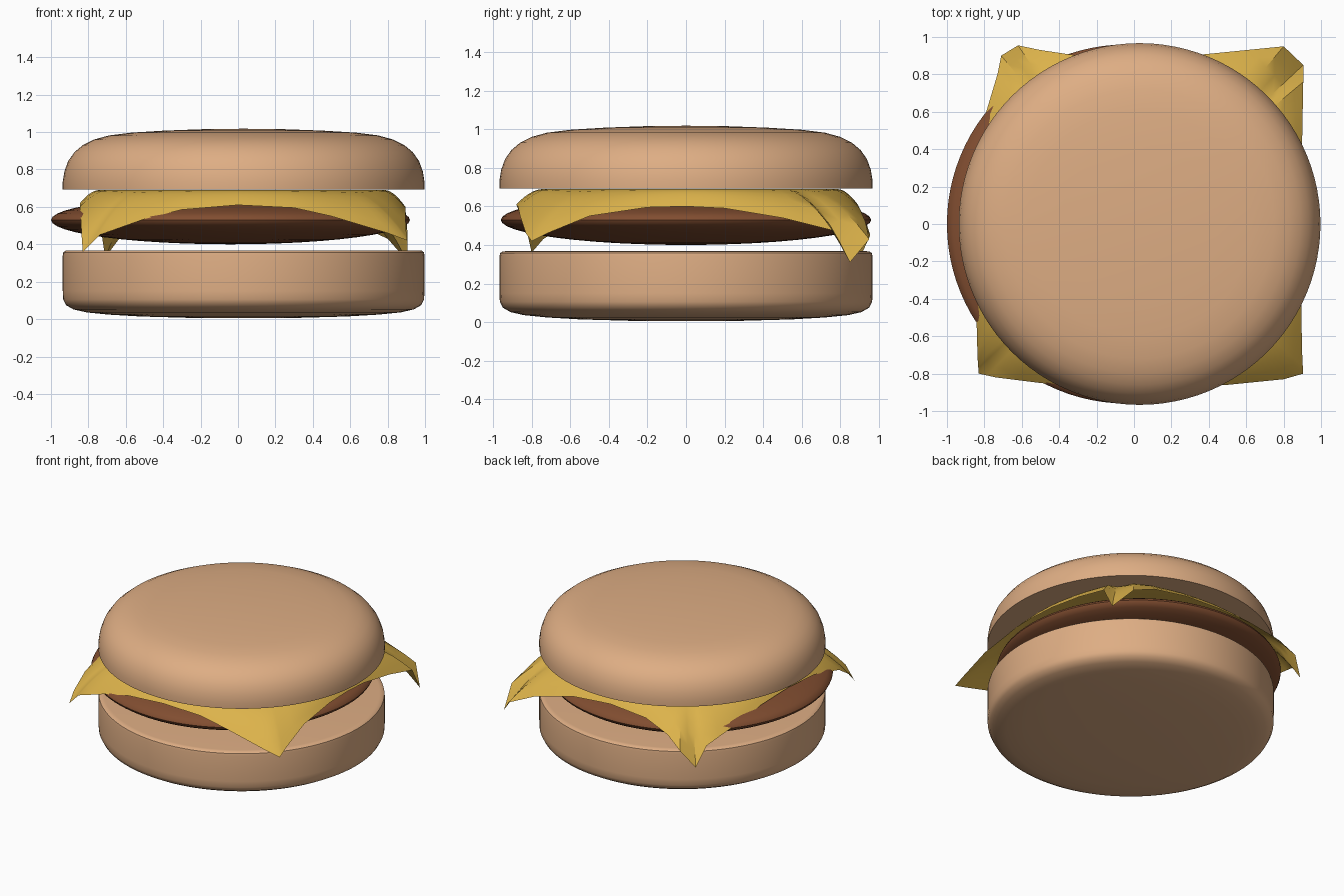
import bpy, bmesh, math
from mathutils import Vector

if "Cube" in bpy.data.objects:
    bpy.data.objects.remove(bpy.data.objects["Cube"])


def material(name, rgb):
    m = bpy.data.materials.new(name)
    m.diffuse_color = (*rgb, 1)
    m.use_nodes = True
    m.node_tree.nodes["Principled BSDF"].inputs["Base Color"].default_value = m.diffuse_color
    return m


def finish(name, bm, mat, angle):
    bmesh.ops.recalc_face_normals(bm, faces=bm.faces)
    me = bpy.data.meshes.new(name)
    bm.to_mesh(me)
    bm.free()
    ob = bpy.data.objects.new(name, me)
    bpy.context.collection.objects.link(ob)
    me.materials.append(mat)
    bpy.ops.object.select_all(action='DESELECT')
    ob.select_set(True)
    bpy.context.view_layer.objects.active = ob
    bpy.ops.object.shade_smooth_by_angle(angle=math.radians(angle))
    return ob


def lathe(name, profile, cx, mat, steps=96):
    """Spin a (radius, z) profile that starts and ends on the axis."""
    bm = bmesh.new()
    vs = [bm.verts.new((cx + r, 0, z)) for r, z in profile]
    es = [bm.edges.new(p) for p in zip(vs, vs[1:])]
    bmesh.ops.spin(bm, geom=vs + es, cent=(cx, 0, 0), axis=(0, 0, 1),
                   angle=math.tau, steps=steps, use_merge=True)
    bmesh.ops.remove_doubles(bm, verts=bm.verts, dist=0.0005)
    return finish(name, bm, mat, 40)


bread = material("bread", (0.73, 0.42, 0.23))
meat = material("meat", (0.22, 0.075, 0.03))
yellow = material("yellow", (0.72, 0.45, 0.07))

# Buns
lathe("bottom_bun", [(0, 0.005), (0.3, 0.007), (0.55, 0.014), (0.72, 0.024),
                     (0.84, 0.036), (0.91, 0.052), (0.95, 0.075), (0.965, 0.105),
                     (0.967, 0.15), (0.967, 0.34), (0.964, 0.357), (0.952, 0.366),
                     (0.93, 0.368), (0, 0.368)], 0.03, bread)
lathe("top_bun", [(0, 0.693), (0.967, 0.693), (0.967, 0.735), (0.958, 0.79),
                  (0.938, 0.845), (0.905, 0.892), (0.86, 0.93), (0.80, 0.96),
                  (0.72, 0.982), (0.6, 0.997), (0.42, 1.008), (0.2, 1.016),
                  (0, 1.018)], 0.03, bread)

# Patty: flattened lens with rounded rim
patty = []
for i in range(25):
    a = -math.pi / 2 + math.pi * i / 24
    patty.append((0.96 * math.cos(a), 0.53 + 0.13 * math.sin(a)))
lathe("patty", patty, -0.04, meat)

# Cheese: rim of the draped slice, counter-clockwise from the front left corner
rim = [(-.83, -.80, .36), (-.74, -.82, .45), (-.5, -.85, .535), (-.3, -.87, .585),
       (0, -.88, .61), (.3, -.87, .595), (.5, -.86, .55), (.8, -.83, .46),
       (.905, -.80, .42), (.9, -.72, .46), (.895, -.5, .55), (.895, -.2, .595),
       (.895, 0, .60), (.895, .2, .59), (.9, .5, .54), (.905, .76, .475),
       (.905, .85, .31), (.8, .95, .43), (.6, .93, .52), (.3, .90, .59),
       (0, .89, .61), (-.3, .90, .59), (-.5, .93, .53), (-.62, .955, .45),
       (-.71, .90, .33), (-.73, .80, .46), (-.79, .6, .53), (-.83, .3, .60),
       (-.845, 0, .62), (-.845, -.3, .60), (-.84, -.6, .52), (-.835, -.74, .43)]
bm = bmesh.new()
centre = Vector((0.02, 0.02, 0))
rings, steps, top = [], 6, 0.689
for k in range(steps + 1):
    t = k / steps
    ring = []
    for i, p in enumerate(rim):
        q = rim[(i + 1) % len(rim)]
        for s in (0, 0.5):
            out = Vector(p).lerp(Vector(q), s)
            d = Vector((out.x, out.y, 0)) - centre
            inner = centre + d.normalized() * 0.77
            xy = inner.lerp(Vector((out.x, out.y, 0)), t)
            ring.append(bm.verts.new((xy.x, xy.y, top - (top - out.z) * t ** 1.7)))
    rings.append(ring)
bm.faces.new(rings[0])
for a, b in zip(rings, rings[1:]):
    for i in range(len(a)):
        j = (i + 1) % len(a)
        bm.faces.new((a[i], b[i], b[j], a[j]))
finish("cheese_slice", bm, yellow, 30)
